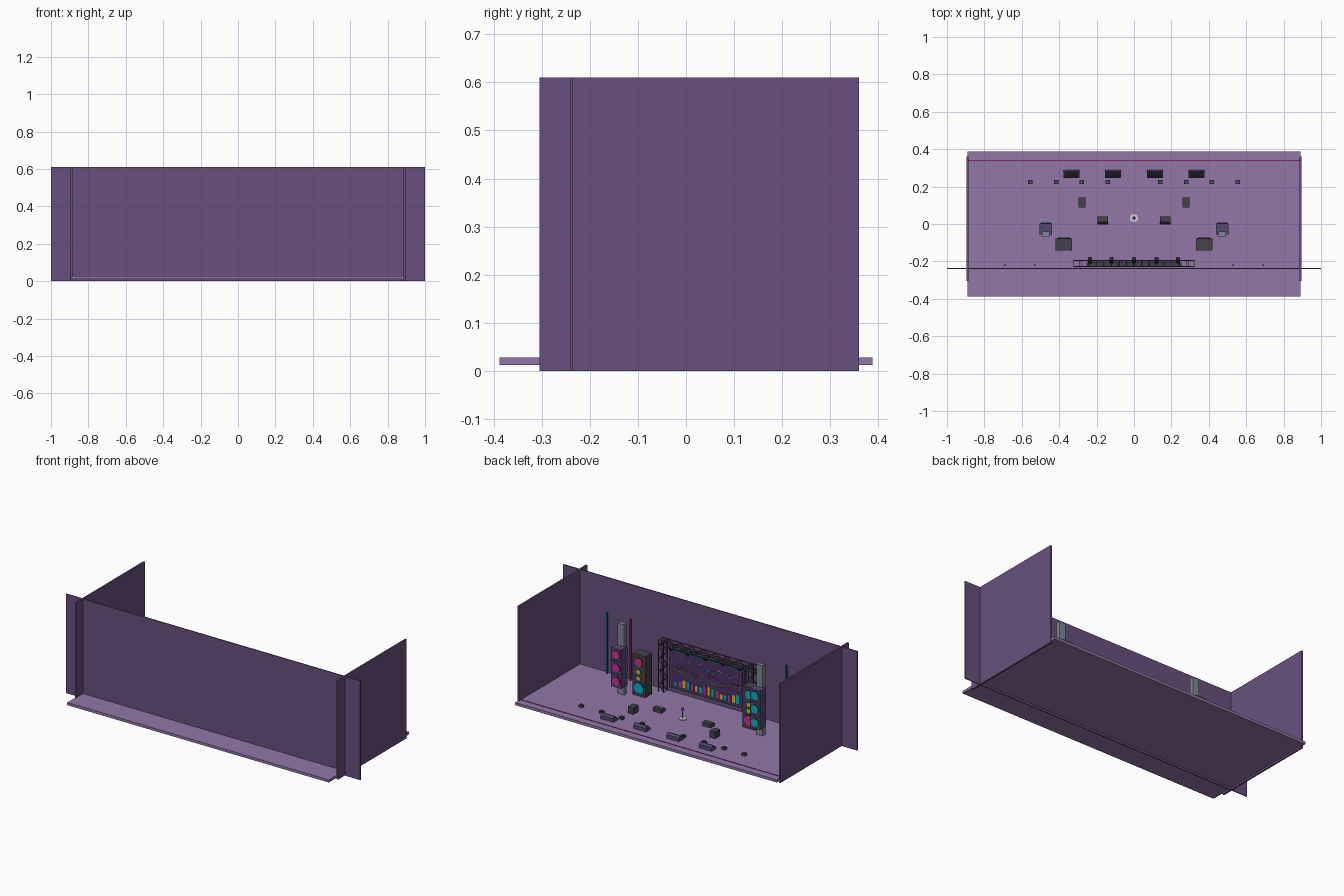
import bpy, math, random
from mathutils import Vector

if "Cube" in bpy.data.objects:
    bpy.data.objects.remove(bpy.data.objects["Cube"])

random.seed(4)
FLOOR = 0.028


def mat(name, r, g, b):
    m = bpy.data.materials.new(name)
    lin = [((c / 255 + 0.055) / 1.055) ** 2.4 for c in (r, g, b)]
    m.diffuse_color = (*lin, 1)
    m.use_nodes = True
    m.node_tree.nodes["Principled BSDF"].inputs["Base Color"].default_value = m.diffuse_color
    return m


WALL = mat("wall_purple", 104, 80, 126)
DECK = mat("deck_purple", 146, 119, 168)
CASE = mat("case_violet", 84, 74, 112)
DARK = mat("dark_grey", 68, 66, 72)
BLACK = mat("near_black", 42, 40, 46)
STEEL = mat("steel", 125, 136, 150)
PALE = mat("pale_grey", 205, 205, 212)
PANEL = mat("screen_purple", 74, 52, 104)
CYAN = mat("cyan", 0, 180, 200)
PINK = mat("magenta", 205, 45, 155)
YELLOW = mat("yellow", 215, 195, 25)
TEAL = mat("dark_teal", 10, 110, 120)
PLUM = mat("dark_magenta", 130, 35, 90)


def mesh(name, verts, faces, m):
    me = bpy.data.meshes.new(name)
    me.from_pydata(verts, [], faces)
    me.materials.append(m)
    o = bpy.data.objects.new(name, me)
    bpy.context.collection.objects.link(o)
    return o


def prism(name, profile, x0, x1, m):
    """Extrude a (y, z) profile, anticlockwise seen from +x, along x."""
    n = len(profile)
    v = [(x, y, z) for x in (x0, x1) for y, z in profile]
    f = [tuple(reversed(range(n))), tuple(range(n, 2 * n))]
    f += [(i, (i + 1) % n, n + (i + 1) % n, n + i) for i in range(n)]
    return mesh(name, v, f, m)


def box(name, x0, x1, y0, y1, z0, z1, m):
    return prism(name, [(y0, z0), (y1, z0), (y1, z1), (y0, z1)], x0, x1, m)


def rod(name, a, b, r, m, sides=6):
    a, b = Vector(a), Vector(b)
    d = b - a
    bpy.ops.mesh.primitive_cylinder_add(vertices=sides, radius=r, depth=d.length, location=(a + b) / 2,
                                        rotation=d.to_track_quat('Z', 'Y').to_euler())
    o = bpy.context.object
    o.name = name
    o.data.materials.append(m)
    return o


def cone_disc(name, x, y, z, r, m):
    """Speaker driver facing +y: dark rim and coloured centre."""
    rod(name + "_rim", (x, y - 0.002, z), (x, y + 0.002, z), r * 1.15, BLACK, 20)
    rod(name, (x, y - 0.002, z), (x, y + 0.004, z), r, m, 20)


# Room: stage floor, back wall, side walls
box("stage_floor", -0.89, 0.89, -0.388, 0.388, 0.012, FLOOR, DECK)
box("back_wall", -1, 1, -0.241, -0.235, 0, 0.61, WALL)
for s in (-1, 1):
    box("side_wall", s * 0.89 - 0.005, s * 0.89 + 0.005, -0.305, 0.36, 0, 0.61, WALL)
box("floor_edge_strip", -0.885, 0.885, 0.336, 0.342, FLOOR, FLOOR + 0.002, PLUM)

# Vertical light tubes on the back wall
for x, m in ((-0.69, PLUM), (-0.53, TEAL), (0.53, PLUM), (0.69, TEAL)):
    box("light_tube", x - 0.004, x + 0.004, -0.224, -0.216, FLOOR, 0.405, m)

for s in (-1, 1):
    # Tall speaker with four drivers
    x = s * 0.375
    box("tall_speaker", x - 0.044, x + 0.044, -0.143, -0.077, FLOOR, 0.28, DARK)
    hi, lo = (PINK, CYAN) if s > 0 else (CYAN, PINK)
    for z, r, m in ((0.235, 0.026, hi), (0.176, 0.013, YELLOW), (0.137, 0.013, YELLOW), (0.077, 0.032, lo)):
        cone_disc("tall_speaker_driver", x, -0.077, z, r, m)

    # Three-box speaker column on a steel post
    x = s * 0.472
    box("array_post", x - 0.021, x + 0.021, -0.066, -0.04, FLOOR, 0.46, STEEL)
    for z in (0.122, 0.205, 0.287):
        box("array_box", x - 0.034, x + 0.034, -0.055, 0.004, z - 0.037, z + 0.037, CASE)
        cone_disc("array_driver", x, 0.004, z, 0.025, hi)

    # Floor wedges along the audience edge
    for x in (s * 0.112, s * 0.334):
        w = 0.043
        prism("floor_monitor", [(0.245, FLOOR), (0.29, FLOOR), (0.29, 0.05), (0.28, 0.062),
                                (0.245, 0.038)], x - w, x + w, CASE)
        prism("monitor_grille", [(0.2465, 0.040), (0.2785, 0.062), (0.2775, 0.0635),
                                 (0.2455, 0.0415)][::-1] [::-1], x - w + 0.006, x + w - 0.006, BLACK)

    # Small floor lamps
    for x in (0.14, 0.28, 0.417, 0.555):
        x *= s
        box("floor_lamp", x - 0.012, x + 0.012, 0.215, 0.234, FLOOR, 0.042, DARK)
        rod("floor_lamp_lens", (x, 0.224, 0.042), (x, 0.224, 0.045), 0.007, CASE, 10)

    # Amplifier boxes and low inner wedges
    x = s * 0.278
    box("amplifier", x - 0.019, x + 0.019, 0.092, 0.141, FLOOR, 0.068, DARK)
    box("amplifier_grille", x - 0.015, x + 0.015, 0.088, 0.092, 0.034, 0.062, BLACK)
    x = s * 0.168
    prism("inner_wedge", [(0.0, FLOOR), (0.04, FLOOR), (0.04, 0.052), (0.01, 0.052), (0.0, 0.042)],
          x - 0.028, x + 0.028, DARK)
    box("inner_wedge_grille", x - 0.026, x + 0.026, -0.003, 0.0, FLOOR, 0.04, BLACK)

# Microphone stand
rod("mic_base", (0, 0.032, FLOOR), (0, 0.032, 0.034), 0.022, PALE, 24)
rod("mic_pole", (0, 0.032, 0.034), (0, 0.032, 0.085), 0.003, STEEL, 8)
bpy.ops.mesh.primitive_uv_sphere_add(segments=12, ring_count=8, radius=0.009, location=(0, 0.032, 0.09))
bpy.context.object.name = "mic_head"
bpy.context.object.data.materials.append(DARK)
bpy.ops.object.shade_smooth_by_angle()

# Truss frame: two towers and a crossbeam, with diagonal lacing
YA, YB = -0.228, -0.194


def truss(p0, p1, side, steps):
    """Box truss along p0-p1; side is the offset between its two front chords."""
    p0, p1, side = Vector(p0), Vector(p1), Vector(side)
    for y in (YA, YB):
        o = Vector((0, y, 0))
        for k in (0, 1):
            rod("truss_chord", p0 + o + side * k, p1 + o + side * k, 0.003, DARK)
        for i in range(steps):
            a, b = p0.lerp(p1, i / steps), p0.lerp(p1, (i + 1) / steps)
            rod("truss_lace", a + o + side * (i % 2), b + o + side * ((i + 1) % 2), 0.0018, DARK, 4)
    for i in range(steps + 1):
        a = p0.lerp(p1, i / steps) + side * (i % 2)
        rod("truss_tie", a + Vector((0, YA, 0)), a + Vector((0, YB, 0)), 0.0018, DARK, 4)


for s in (-1, 1):
    truss((s * 0.29, 0, FLOOR), (s * 0.29, 0, 0.345), (s * 0.032, 0, 0), 8)
truss((-0.322, 0, 0.313), (0.322, 0, 0.313), (0, 0, 0.032), 16)

# Spotlights on the crossbeam
for x in (-0.235, -0.12, 0, 0.12, 0.235):
    rod("spotlight", (x, -0.205, 0.325), (x, -0.182, 0.312), 0.011, BLACK, 12)

# Screen with frame and accent strips
SY = -0.204
box("screen_frame", -0.255, 0.255, -0.226, SY - 0.002, 0.066, 0.31, DARK)
box("screen_panel", -0.243, 0.243, SY - 0.003, SY, 0.078, 0.298, PANEL)
box("screen_accent", -0.245, 0.245, SY - 0.002, SY + 0.002, 0.298, 0.304, TEAL)

# Equaliser bars
hues = (CYAN, PINK, YELLOW)
for i in range(16):
    x = 0.21 - i * 0.028
    h = 0.022 + 0.022 * abs(math.sin(i * 0.55)) + 0.012 * random.random()
    box("equaliser_bar", x - 0.009, x + 0.009, SY, SY + 0.003, 0.088, 0.088 + h, hues[i % 3])

# Wave lines
for amp, z, ph, m in ((0.016, 0.175, 0, YELLOW), (0.014, 0.195, 1.8, PINK)):
    pts = [(-0.225 + 0.025 * i, SY + 0.002, z + amp * math.sin(i * 0.8 + ph)) for i in range(19)]
    for a, b in zip(pts, pts[1:]):
        rod("wave_line", a, b, 0.002, m, 4)

# Scattered sparkles
for i in range(30):
    x, z = random.uniform(-0.225, 0.225), random.uniform(0.21, 0.285)
    box("sparkle", x - 0.004, x + 0.004, SY, SY + 0.002, z - 0.003, z + 0.003, hues[i % 3])
